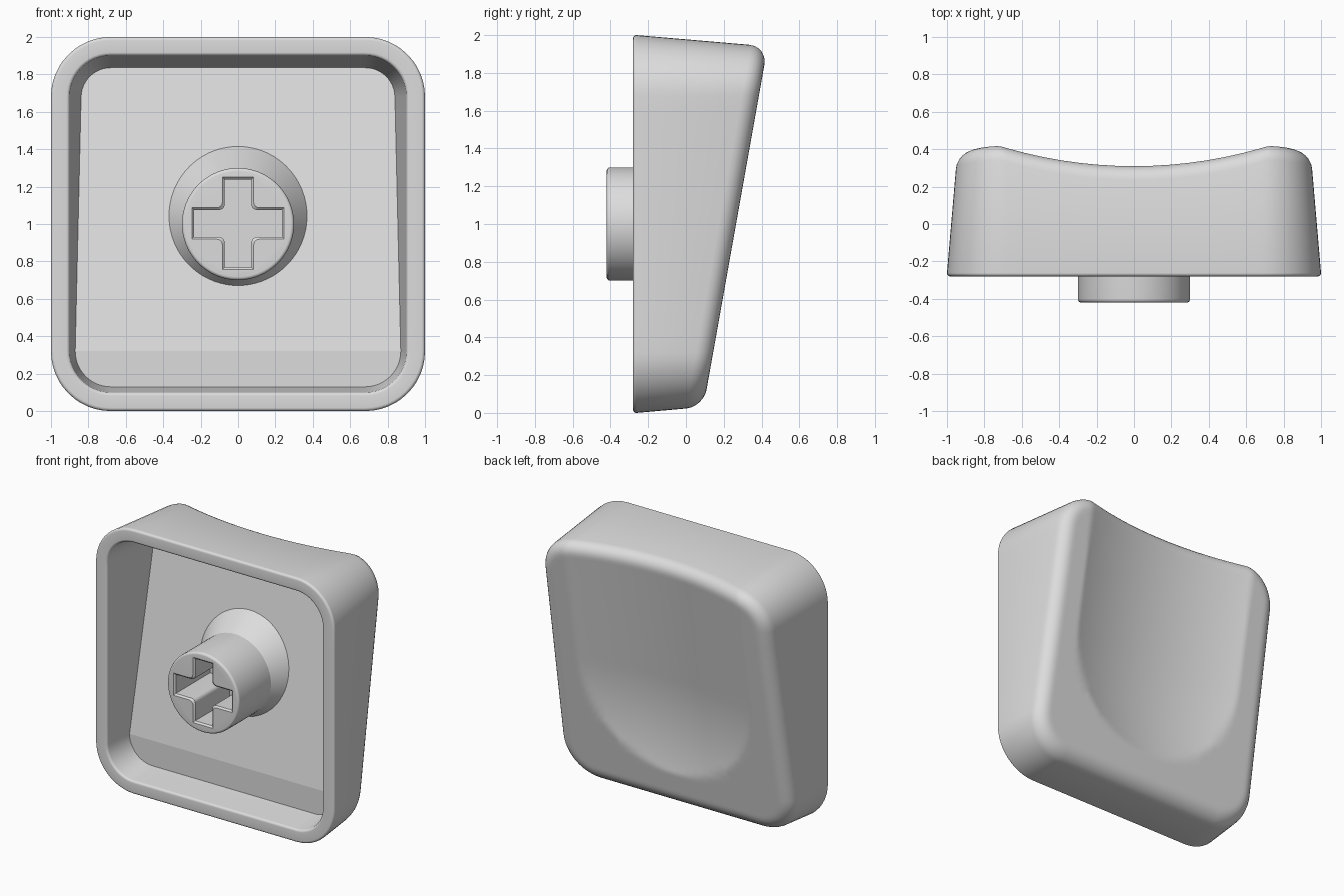
import bpy, bmesh, math
from math import sin, cos, pi, hypot, sqrt

cube = bpy.data.objects.get("Cube")
if cube:
    bpy.data.objects.remove(cube, do_unlink=True)

grey = bpy.data.materials.new("light_grey_plastic")
grey.use_nodes = True
color = (0.72, 0.72, 0.72, 1)
grey.diffuse_color = color
grey.node_tree.nodes["Principled BSDF"].inputs["Base Color"].default_value = color

FRONT = -0.28         # open rim plane
CORNER = 0.32         # corner radius of the outline
MID = 1 - CORNER      # corner centre offset
ARC, SIDE = 12, 14    # segments per corner and per side


def make_object(name, bm):
    bmesh.ops.recalc_face_normals(bm, faces=bm.faces)
    mesh = bpy.data.meshes.new(name)
    bm.to_mesh(mesh)
    bm.free()
    mesh.materials.append(grey)
    obj = bpy.data.objects.new(name, mesh)
    bpy.context.collection.objects.link(obj)
    return obj


def loft(bm, rings):
    """Skin a list of equal closed rings and return their vertices."""
    loops = [[bm.verts.new(p) for p in ring] for ring in rings]
    for a, b in zip(loops, loops[1:]):
        for i in range(len(a)):
            j = (i + 1) % len(a)
            bm.faces.new((a[i], a[j], b[j], b[i]))
    return loops


def smooth(obj):
    bpy.ops.object.select_all(action='DESELECT')
    obj.select_set(True)
    bpy.context.view_layer.objects.active = obj
    bpy.ops.object.shade_smooth_by_angle(angle=math.radians(30))


# Rounded square outline: a corner centre and an outward direction per station
centres = [(MID, 1 + MID), (-MID, 1 + MID), (-MID, 1 - MID), (MID, 1 - MID)]
stations = []
for q, (cx, cz) in enumerate(centres):
    nx, nz = centres[(q + 1) % 4]
    for j in range(ARC + 1):
        a = (q + j / ARC) * pi / 2
        stations.append((cx, cz, cos(a), sin(a)))
    for j in range(1, SIDE):
        t = j / SIDE
        stations.append((cx + (nx - cx) * t, cz + (nz - cz) * t, cos(a), sin(a)))


def floor_y(x, z):
    """Cavity floor, sloped with a level strip at the bottom."""
    return -0.11 + 0.178 * max(z, CORNER)


def back_y(x, z):
    """Sloped back with a round-ended trough."""
    big, half = 2.41, 0.72
    rho = min(hypot(x, min(z - 1, 0)), half)
    return 0.087 + 0.178 * z - (sqrt(big**2 - rho**2) - sqrt(big**2 - half**2))


def ring(inset, taper, depth):
    """Outline ring whose inset grows with its depth."""
    points = []
    for cx, cz, dx, dz in stations:
        y = FRONT
        for _ in range(5):
            r = CORNER - inset - taper * (y - FRONT)
            x, z = cx + r * dx, cz + r * dz
            y = depth(x, z)
        points.append((x, y, z))
    return points


# Cap shell: cavity wall, rounded rim, tapered outside, dished back
STEPS, LIP, FILLET = 6, 0.018, 0.09
OUT_TAPER, IN_TAPER = 0.083, 0.13
rings = [ring(0.1, IN_TAPER, floor_y)]
quarter = [i * pi / 2 / STEPS for i in range(STEPS + 1)]
for a in quarter:
    rings.append(ring(0.1 - LIP * (1 - cos(a)), 0,
                      lambda x, z: FRONT + LIP * (1 - sin(a))))
for a in reversed(quarter):
    rings.append(ring(LIP * (1 - cos(a)), 0,
                      lambda x, z: FRONT + LIP * (1 - sin(a))))
for a in quarter:
    rings.append(ring(FILLET * (1 - cos(a)), OUT_TAPER,
                      lambda x, z: back_y(x, z) - FILLET * (1 - sin(a))))
edge = rings[-1]
FILL = 44
for i in range(1, FILL):
    k = 1 - i / FILL
    rings.append([(x * k, back_y(x * k, 1 + (z - 1) * k), 1 + (z - 1) * k)
                  for x, y, z in edge])

bm = bmesh.new()
loops = loft(bm, rings)
centre = bm.verts.new((0, back_y(0, 1), 1))
last, first = loops[-1], loops[0]
for i in range(len(last)):
    bm.faces.new((last[i], last[(i + 1) % len(last)], centre))
per = ARC + SIDE
left, right = 2 * per, 3 * per + ARC
bm.faces.new(first[left:right + 1])
bm.faces.new(first[right:] + first[:left + 1])
cap = make_object("cap_shell", bm)
smooth(cap)
for face in cap.data.polygons:
    if len(face.vertices) > 4:
        face.use_smooth = False

# Stem: round post flaring out to meet the sloped floor
TIP, POST, NECK, FLARE = -0.42, 0.3, -0.035, 0.65
angles = [i * 2 * pi / 64 for i in range(64)]


def circle(r, y):
    return [(r * cos(a), y, 1 + r * sin(a)) for a in angles]


rings = [circle(POST - LIP * (1 - cos(a)), TIP + LIP * (1 - sin(a)))
         for a in reversed(quarter)]
rings.append(circle(POST, NECK))
foot = []
for a in angles:
    r = (POST + FLARE * (floor_y(0, 1) + 0.005 - NECK)) / (1 - FLARE * 0.178 * sin(a))
    z = 1 + r * sin(a)
    foot.append((r * cos(a), floor_y(0, z) + 0.005, z))
rings.append(foot)
bm = bmesh.new()
loops = loft(bm, rings)
bm.faces.new(loops[0])
bm.faces.new(loops[-1])
stem = make_object("stem", bm)


# Cross socket cut into the stem, with a small chamfer at its mouth
def cross(grow, y):
    long, wide, r = 0.235 + grow, 0.072 + grow, 0.03
    quadrant = [(long, wide)]
    for i in range(5):
        a = -pi / 2 - i * pi / 8
        quadrant.append((wide + r + r * cos(a), wide + r - r * sin(a) - 2 * r))
    quadrant[1:] = [(wide + r - r * sin(i * pi / 8), wide + r - r * cos(i * pi / 8))
                    for i in range(5)]
    quadrant.append((wide, long))
    points = []
    for q in range(4):
        c, s = round(cos(q * pi / 2)), round(sin(q * pi / 2))
        points += [(u * c - v * s, y, 1.003 + u * s + v * c) for u, v in quadrant]
    return points


bm = bmesh.new()
loops = loft(bm, [cross(0.022, TIP - 0.01), cross(0, TIP + 0.012), cross(0, 0)])
bm.faces.new(loops[0])
bm.faces.new(loops[-1])
cutter = make_object("socket_cutter", bm)
cutter.hide_render = True

cut = stem.modifiers.new("socket", 'BOOLEAN')
cut.operation = 'DIFFERENCE'
cut.solver = 'EXACT'
cut.object = cutter
bpy.context.view_layer.objects.active = stem
bpy.ops.object.modifier_apply(modifier=cut.name)
bpy.data.objects.remove(cutter, do_unlink=True)
smooth(stem)
